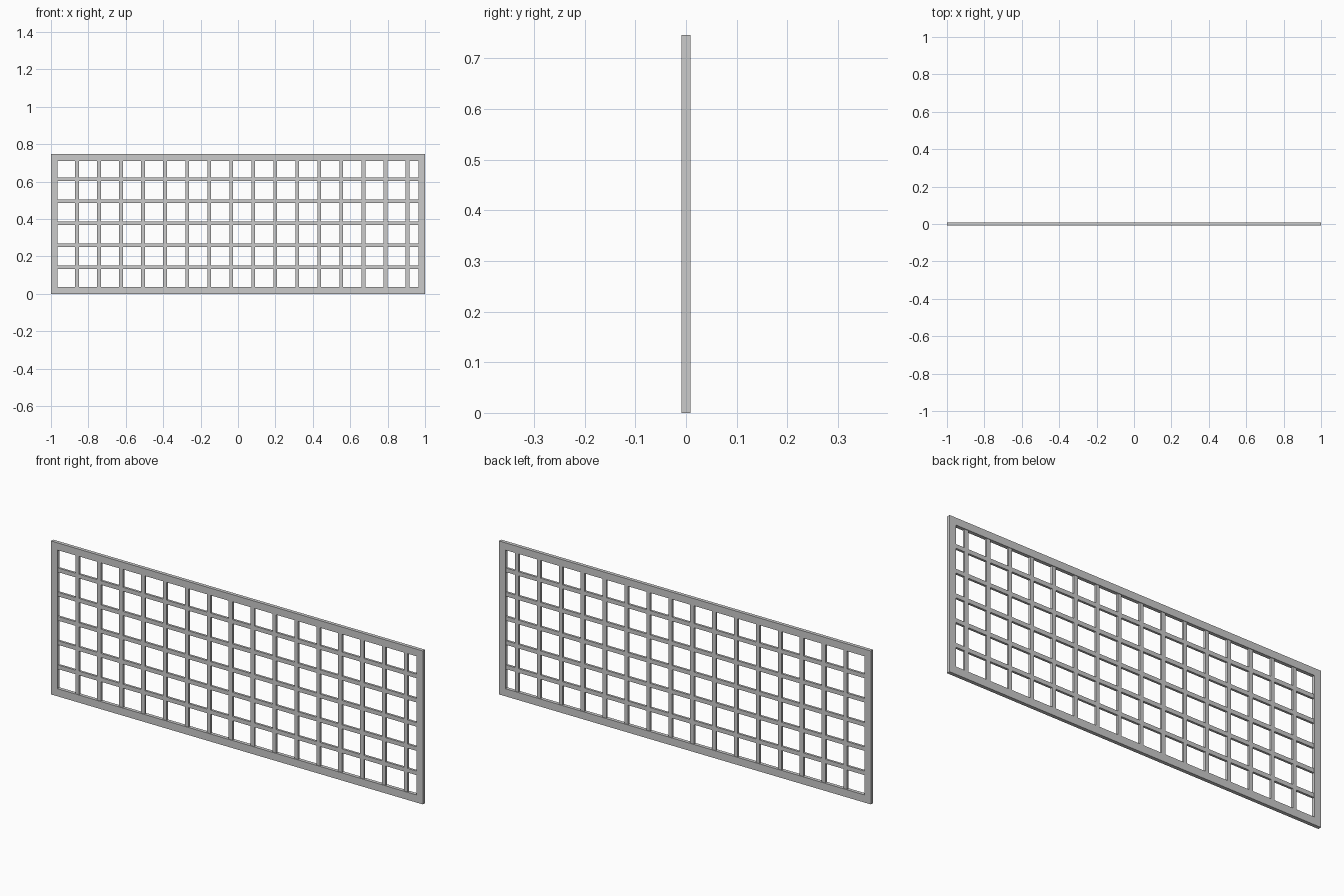
import bpy, bmesh

if "Cube" in bpy.data.objects:
    bpy.data.objects.remove(bpy.data.objects["Cube"])

W, H = 1.0, 0.746          # half width, full height
RIM = 0.035                # frame border
PITCH, BAR = 0.1178, 0.02  # lattice spacing and bar width


def pierced_panel(name, xs, zs, is_hole, depth):
    """Flat sheet cut at xs / zs, holes left out, thickened along y."""
    bm = bmesh.new()
    grid = [[bm.verts.new((x, -depth / 2, z)) for z in zs] for x in xs]
    for i in range(len(xs) - 1):
        for j in range(len(zs) - 1):
            if not is_hole(i, j):
                bm.faces.new((grid[i][j], grid[i + 1][j],
                              grid[i + 1][j + 1], grid[i][j + 1]))
    bmesh.ops.delete(bm, geom=[v for v in bm.verts if not v.link_faces], context='VERTS')
    ext = bmesh.ops.extrude_face_region(bm, geom=bm.faces[:], use_keep_orig=True)
    moved = [g for g in ext['geom'] if isinstance(g, bmesh.types.BMVert)]
    bmesh.ops.translate(bm, verts=moved, vec=(0, depth, 0))
    bmesh.ops.recalc_face_normals(bm, faces=bm.faces[:])
    mesh = bpy.data.meshes.new(name)
    bm.to_mesh(mesh)
    bm.free()
    obj = bpy.data.objects.new(name, mesh)
    bpy.context.collection.objects.link(obj)
    return obj


def bar_edges(lo, hi, first, count):
    """Cut positions: panel ends plus both edges of each bar."""
    cuts = [lo]
    for k in range(count):
        c = first + k * PITCH
        cuts += [c - BAR / 2, c + BAR / 2]
    return cuts + [hi]


# Outer rectangular frame
pierced_panel("outer_frame",
              [-W, -W + RIM, W - RIM, W],
              [0, RIM + 0.002, H - RIM, H],
              lambda i, j: i == 1 and j == 1, 0.017)

# Inner square lattice, slightly recessed, ends tucked into the frame
tuck = RIM - 0.006
pierced_panel("lattice_bars",
              bar_edges(-W + tuck, W - tuck, -0.861, 16),
              bar_edges(tuck, H - tuck, 0.1415, 5),
              lambda i, j: i % 2 == 0 and j % 2 == 0, 0.011)
